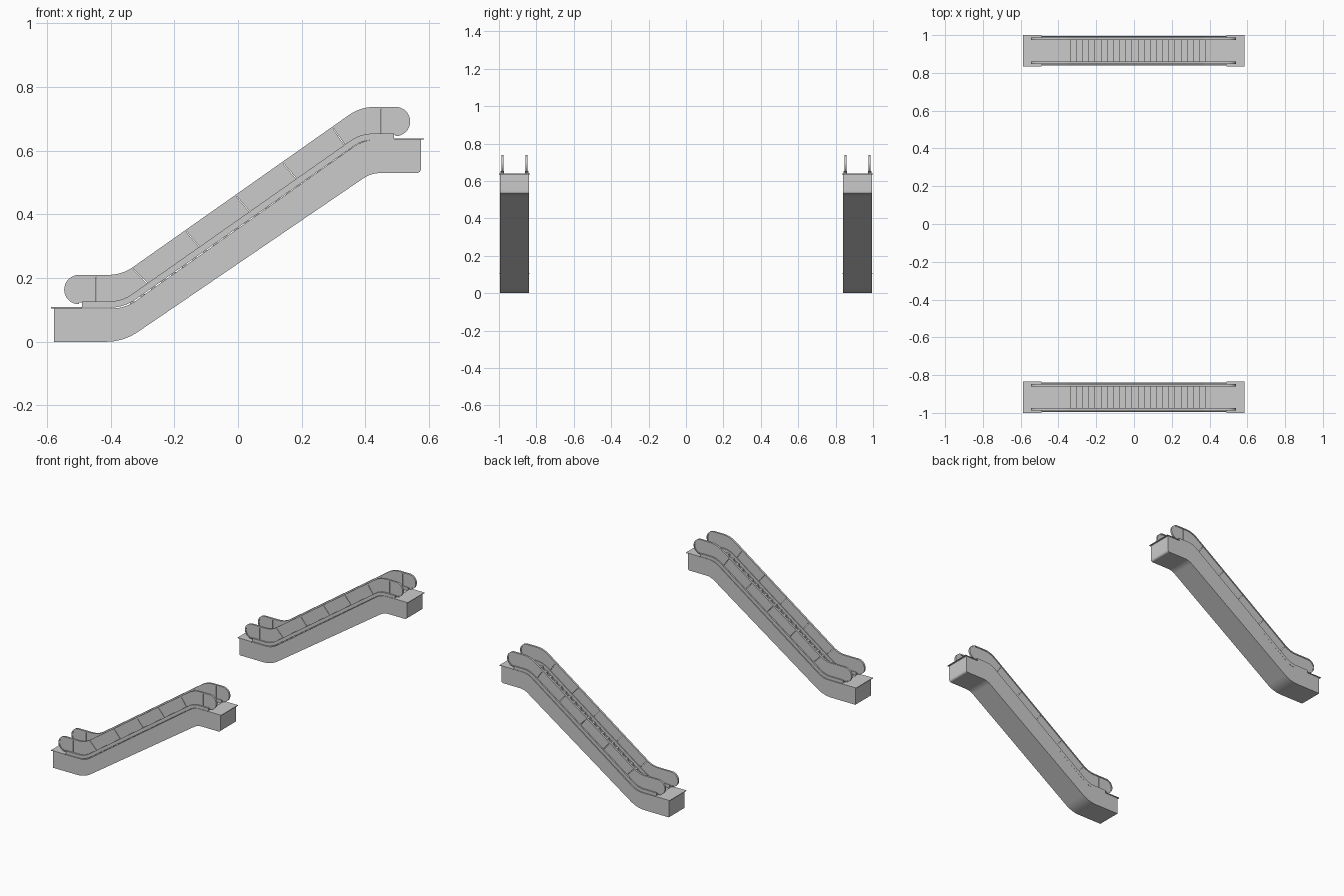
import bpy, bmesh, math
from mathutils import Vector

if "Cube" in bpy.data.objects:
    bpy.data.objects.remove(bpy.data.objects["Cube"])

def fillet(pts, n=8):
    """Path of (x, z, tangent length) points with rounded corners."""
    out = []
    for i, p in enumerate(pts):
        v = Vector(p[:2])
        if p[2] == 0:
            out.append(v)
            continue
        a = v + (Vector(pts[i - 1][:2]) - v).normalized() * p[2]
        b = v + (Vector(pts[i + 1][:2]) - v).normalized() * p[2]
        for k in range(n + 1):
            t = k / n
            out.append(a * (1 - t) ** 2 + v * 2 * t * (1 - t) + b * t * t)
    return out

def finish(name, bm):
    bmesh.ops.recalc_face_normals(bm, faces=bm.faces)
    me = bpy.data.meshes.new(name)
    bm.to_mesh(me)
    bm.free()
    ob = bpy.data.objects.new(name, me)
    bpy.context.collection.objects.link(ob)
    bpy.ops.object.select_all(action='DESELECT')
    ob.select_set(True)
    bpy.context.view_layer.objects.active = ob
    bpy.ops.object.shade_smooth_by_angle(angle=math.radians(30))
    return ob

def extrude(name, profile, y0, y1):
    """Extrude an x-z outline from y0 to y1."""
    bm = bmesh.new()
    f = bm.faces.new([bm.verts.new((p[0], y0, p[1])) for p in profile])
    r = bmesh.ops.extrude_face_region(bm, geom=[f])
    vs = [g for g in r['geom'] if isinstance(g, bmesh.types.BMVert)]
    bmesh.ops.translate(bm, verts=vs, vec=(0, y1 - y0, 0))
    return finish(name, bm)

def strip(name, path, thick, y0, y1):
    """Bar of constant thickness along an x-z path (positive = left side)."""
    bm = bmesh.new()
    rings = []
    for i, p in enumerate(path):
        d0 = (p - path[i - 1]).normalized() if i else None
        d1 = (path[i + 1] - p).normalized() if i < len(path) - 1 else d0
        d0 = d0 or d1
        n0, n1 = Vector((-d0.y, d0.x)), Vector((-d1.y, d1.x))
        m = (n0 + n1).normalized()
        q = p + m * thick / max(m.dot(n0), 0.3)
        rings.append([bm.verts.new(c) for c in ((p.x, y0, p.y), (p.x, y1, p.y),
                                                (q.x, y1, q.y), (q.x, y0, q.y))])
    for a, b in zip(rings, rings[1:]):
        for k in range(4):
            bm.faces.new((a[k], a[(k + 1) % 4], b[(k + 1) % 4], b[k]))
    bm.faces.new(rings[0])
    bm.faces.new(rings[-1])
    return finish(name, bm)

def arc(cx, cz, r, a0, a1, n=16):
    return [Vector((cx + r * math.cos(math.radians(a0 + (a1 - a0) * k / n)),
                    cz + r * math.sin(math.radians(a0 + (a1 - a0) * k / n)))) for k in range(n + 1)]

# Side-view paths
truss_top = fillet([(-.578, .105, 0), (-.355, .105, .04), (.395, .635, .04), (.575, .635, 0)])
truss_bottom = fillet([(-.578, 0, 0), (-.36, 0, .055), (.418, .53, .03), (.575, .53, .016), (.575, .635, 0)])
deck = fillet([(-.49, .127, 0), (-.365, .127, .04), (.385, .654, .04), (.49, .654, 0)])
rail_mid = fillet([(-.5, .21, 0), (-.365, .21, .045), (.385, .738, .045), (.495, .738, 0)])
rail = arc(-.5, .164, .046, 270, 90) + rail_mid[1:-1] + arc(.495, .692, .046, 90, -90)
glass_top = fillet([(-.5, .205, 0), (-.365, .205, .045), (.385, .733, .045), (.495, .733, 0)])

# Step outline: flat landings joined by a staircase
N, X0, X1, Z0, Z1 = 23, -.355, .395, .104, .634
t, r = (X1 - X0) / N, (Z1 - Z0) / N
steps = [(-.57, Z0)]
for i in range(N):
    x = X0 + (i + .5) * t
    steps += [(x, Z0 + i * r), (x, Z0 + (i + 1) * r)]
steps += [(.57, Z1), (.57, Z1 - .02), (X1 + .02, Z1 - .02), (X0 + .02, Z0 - .02), (-.57, Z0 - .02)]

# Glass panel outlines between seams leaning square to the slope
def gt(x): return Vector((x, .205 + .704 * (x + .365)))
def gb(x): return Vector((x, .124 + .7027 * (x + .365)))
seams = [(-.33, -.283), (-.163, -.12), (-.006, .038), (.141, .185), (.298, .336)]
g = .001
panels = [arc(-.5, .164, .041, 270, 90) + [Vector((-.446, .205)), Vector((-.446, .123))]]
a, b = seams[0]
panels.append([Vector((-.444, .205))] + [p for p in glass_top if -.444 < p.x < a - .004] + [gt(a - g), gb(b - g)]
              + [p - Vector((0, .003)) for p in reversed(deck) if -.444 < p.x < b - .004] + [Vector((-.444, .124))])
for (a, b), (c, d) in zip(seams, seams[1:]):
    panels.append([gt(a + g), gt(c - g), gb(d - g), gb(b + g)])
a, b = seams[-1]
panels.append([gt(a + g)] + [p for p in glass_top if a + .004 < p.x < .449] + [Vector((.449, .733)), Vector((.449, .651))]
              + [p - Vector((0, .003)) for p in reversed(deck) if b + .004 < p.x < .449] + [gb(b + g)])
panels.append([Vector((.451, .733))] + arc(.495, .692, .041, 90, -90) + [Vector((.451, .651))])

for tag, cy in (("front", -.917), ("back", .917)):
    # Central parts
    strip(f"{tag}_truss_belly", [Vector((-.578, .105))] + truss_bottom, .01, cy - .0775, cy + .0775)
    extrude(f"{tag}_steps", steps, cy - .056, cy + .056)
    for end, x0, x1, z in (("lower", -.587, -.49, .105), ("upper", .49, .584, .635)):
        extrude(f"{tag}_{end}_landing_plate", [(x0, z), (x1, z), (x1, z + .004), (x0, z + .004)],
                cy - .083, cy + .083)
    # Parts repeated on both sides
    for side, s in (("near", -1), ("far", 1)):
        n = f"{tag}_{side}"
        extrude(f"{n}_truss_side", truss_top + truss_bottom[::-1], cy + s * .0565, cy + s * .0776)
        strip(f"{n}_deck_band", deck, -.02, cy + s * .057, cy + s * .075)
        strip(f"{n}_handrail", rail, -.007, cy + s * .058, cy + s * .070)
        for i, p in enumerate(panels):
            extrude(f"{n}_balustrade_panel_{i + 1}", p, cy + s * .061, cy + s * .067)
